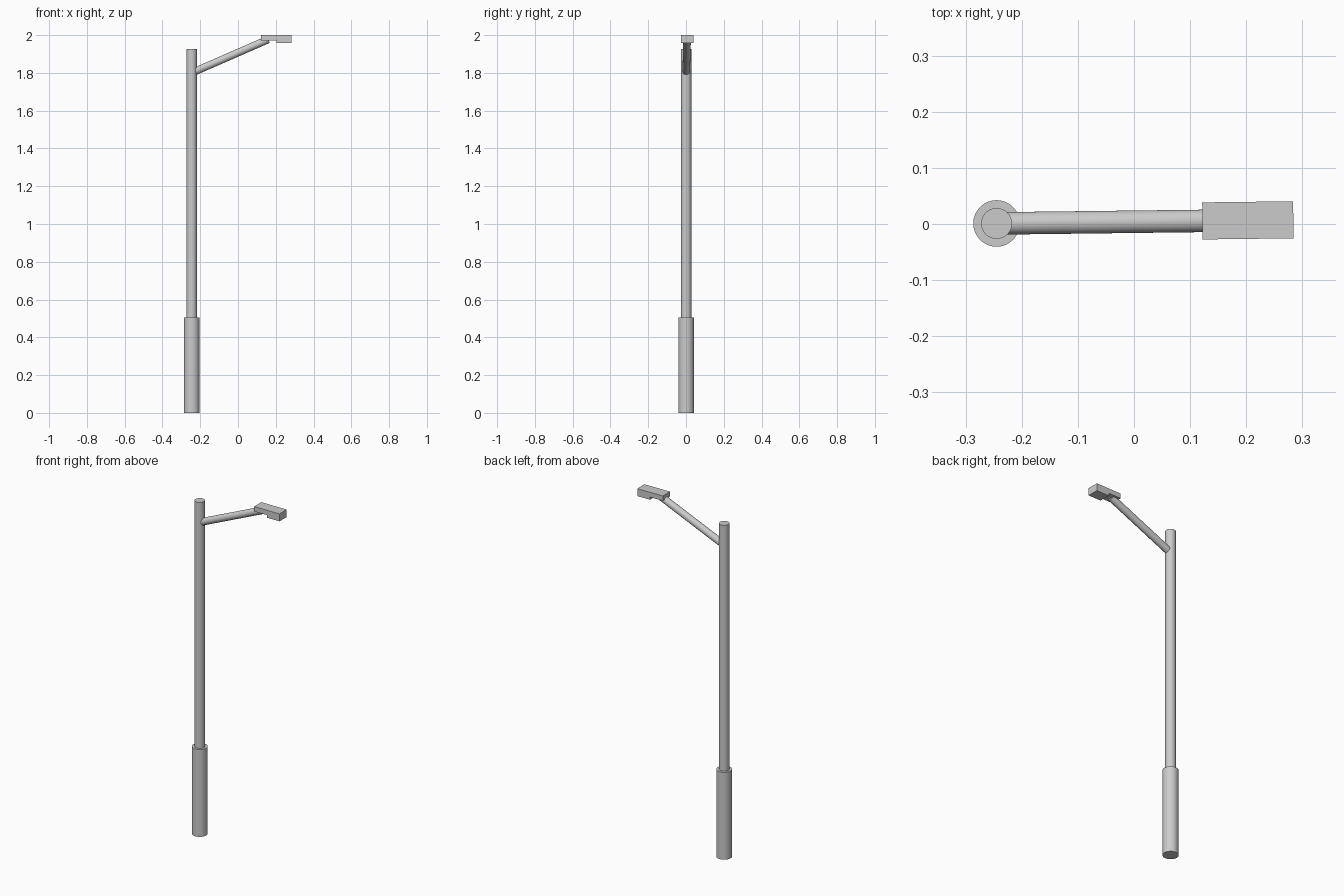
import bpy, bmesh, math
from mathutils import Vector, Matrix

if "Cube" in bpy.data.objects:
    bpy.data.objects.remove(bpy.data.objects["Cube"])

PX, PY = -0.245, 0.001          # pole axis
YAW = math.radians(0.7)         # slight turn of arm and head about the pole


def finish(name, bm, smooth=True):
    bmesh.ops.recalc_face_normals(bm, faces=bm.faces)
    me = bpy.data.meshes.new(name)
    bm.to_mesh(me)
    bm.free()
    ob = bpy.data.objects.new(name, me)
    bpy.context.collection.objects.link(ob)
    if smooth:
        bpy.ops.object.select_all(action='DESELECT')
        ob.select_set(True)
        bpy.context.view_layer.objects.active = ob
        bpy.ops.object.shade_smooth_by_angle(angle=math.radians(35))
    return ob


def rod(name, a, b, r):
    a, b = Vector(a), Vector(b)
    d = b - a
    m = Matrix.Translation((a + b) / 2) @ d.to_track_quat('Z', 'Y').to_matrix().to_4x4()
    bm = bmesh.new()
    bmesh.ops.create_cone(bm, cap_ends=True, segments=32, radius1=r, radius2=r,
                          depth=d.length, matrix=m)
    return finish(name, bm)


def turned(x, z, y=0.0):
    """Point at distance x - PX from the pole, along the arm direction."""
    p = Matrix.Rotation(YAW, 3, 'Z') @ Vector((x - PX, y, z))
    return p + Vector((PX, PY, 0))


# Column
rod("base_sleeve", (PX, PY, 0), (PX, PY, 0.505), 0.0415)
rod("pole", (PX, PY, 0.50), (PX, PY, 1.927), 0.0275)

# Sloping arm, ending inside the lamp head
rod("arm", turned(-0.225, 1.809), turned(0.160, 1.977), 0.02)

# Lamp head: stepped side profile extruded across the width
profile = [(0.122, 1.972), (0.203, 1.972), (0.203, 1.957), (0.284, 1.957),
           (0.284, 2.0), (0.122, 2.0)]
bm = bmesh.new()
face = bm.faces.new([bm.verts.new(turned(x, z, -0.033)) for x, z in profile])
ext = bmesh.ops.extrude_face_region(bm, geom=[face])
side = Matrix.Rotation(YAW, 3, 'Z') @ Vector((0, 0.066, 0))
bmesh.ops.translate(bm, vec=side, verts=[v for v in ext["geom"] if isinstance(v, bmesh.types.BMVert)])
finish("lamp_head", bm, smooth=False)
